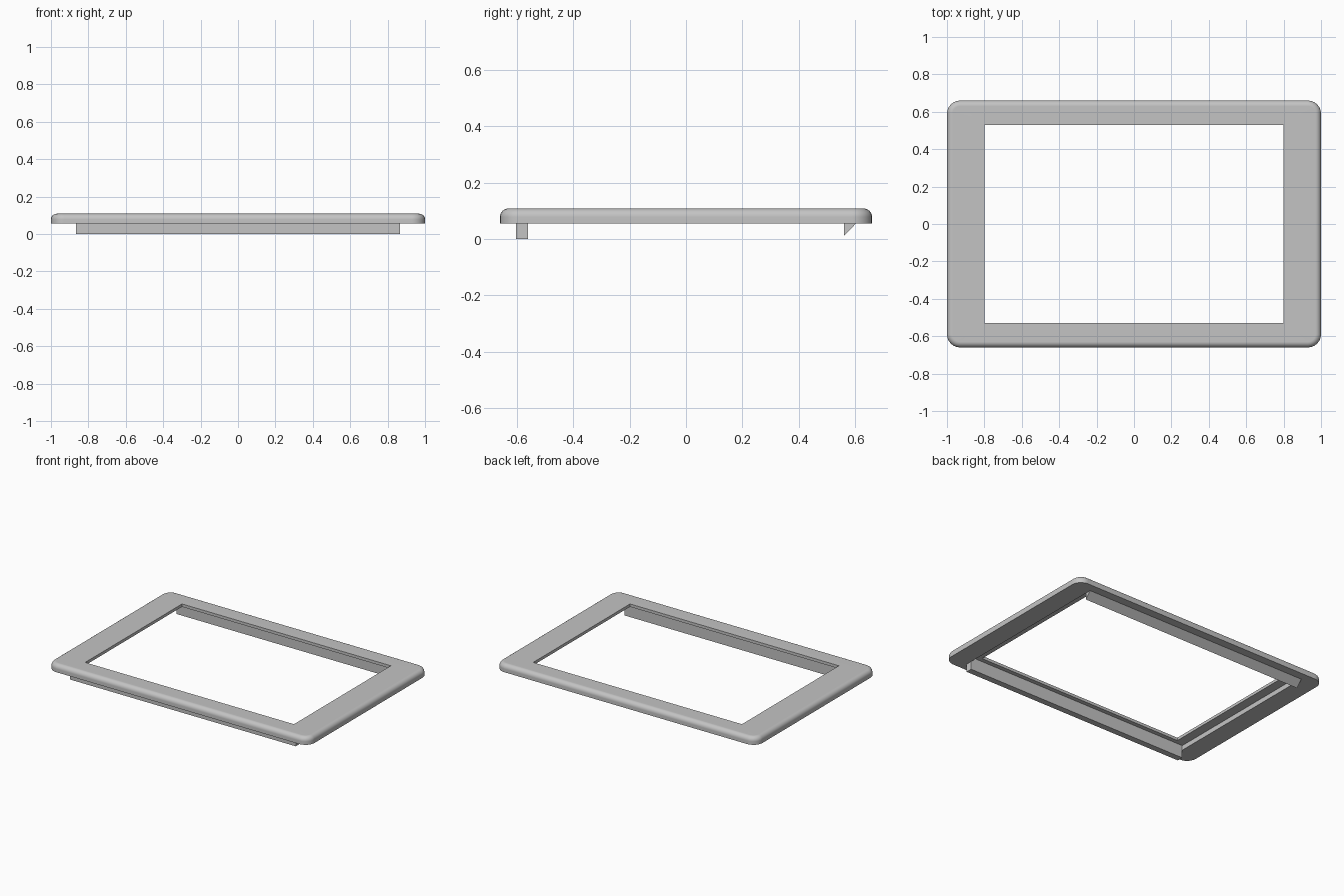
import bpy, bmesh
from math import sin, cos, pi, radians

if "Cube" in bpy.data.objects:
    bpy.data.objects.remove(bpy.data.objects["Cube"], do_unlink=True)

GREY = (0.55, 0.55, 0.55, 1)
mat = bpy.data.materials.new("plain grey")
mat.use_nodes = True
mat.diffuse_color = GREY
mat.node_tree.nodes["Principled BSDF"].inputs["Base Color"].default_value = GREY

BASE, TOP, LIP = 0.055, 0.108, 0.088   # underside, top face, underside of window lip
CORNER, FILLET, STEPS = 0.07, 0.03, 6
RAIL_X, RAIL_Y = 0.865, 0.56


def finish(name, bm):
    bmesh.ops.remove_doubles(bm, verts=bm.verts, dist=1e-5)
    bmesh.ops.recalc_face_normals(bm, faces=bm.faces)
    mesh = bpy.data.meshes.new(name)
    bm.to_mesh(mesh)
    bm.free()
    mesh.materials.append(mat)
    obj = bpy.data.objects.new(name, mesh)
    bpy.context.collection.objects.link(obj)
    return obj


def rounded_loop(bm, hx, hy, r, z):
    """Rectangle with rounded corners; radius 0 gives sharp corners."""
    loop = []
    for k, (sx, sy) in enumerate([(1, 1), (-1, 1), (-1, -1), (1, -1)]):
        for i in range(STEPS + 1):
            a = (k + i / STEPS) * pi / 2
            loop.append(bm.verts.new((sx * (hx - r) + r * cos(a),
                                      sy * (hy - r) + r * sin(a), z)))
    return loop


def rail(name, section):
    """Extrude a (y, z) section along x."""
    bm = bmesh.new()
    face = bm.faces.new([bm.verts.new((-RAIL_X, y, z)) for y, z in section])
    ext = bmesh.ops.extrude_face_region(bm, geom=[face])
    moved = [v for v in ext["geom"] if isinstance(v, bmesh.types.BMVert)]
    bmesh.ops.translate(bm, verts=moved, vec=(2 * RAIL_X, 0, 0))
    return finish(name, bm)


# Frame: outer wall, rounded top edge, window lip and recess underneath
profile = [(1, 0.66, CORNER, BASE)]
for i in range(STEPS + 1):
    a = i / STEPS * pi / 2
    inset = FILLET * (1 - cos(a))
    profile.append((1 - inset, 0.66 - inset, CORNER - inset,
                    TOP - FILLET + FILLET * sin(a)))
profile += [(0.8, 0.53, 0, TOP), (0.8, 0.53, 0, LIP),
            (RAIL_X, RAIL_Y, 0, LIP), (RAIL_X, RAIL_Y, 0, BASE)]

bm = bmesh.new()
loops = [rounded_loop(bm, *p) for p in profile]
for lower, upper in zip(loops, loops[1:] + loops[:1]):
    for j in range(len(lower)):
        n = (j + 1) % len(lower)
        bm.faces.new((lower[j], lower[n], upper[n], upper[j]))
frame = finish("frame", bm)

bpy.ops.object.select_all(action='DESELECT')
frame.select_set(True)
bpy.context.view_layer.objects.active = frame
bpy.ops.object.shade_smooth_by_angle(angle=radians(30))
weighted = frame.modifiers.new("flat_top_normals", 'WEIGHTED_NORMAL')
weighted.keep_sharp = True

# Square rail along the front, wedge catch along the back
rail("front_rail", [(-0.603, BASE), (-RAIL_Y, BASE), (-RAIL_Y, 0), (-0.603, 0)])
rail("back_catch", [(RAIL_Y, BASE), (0.603, BASE), (RAIL_Y, 0.01)])
